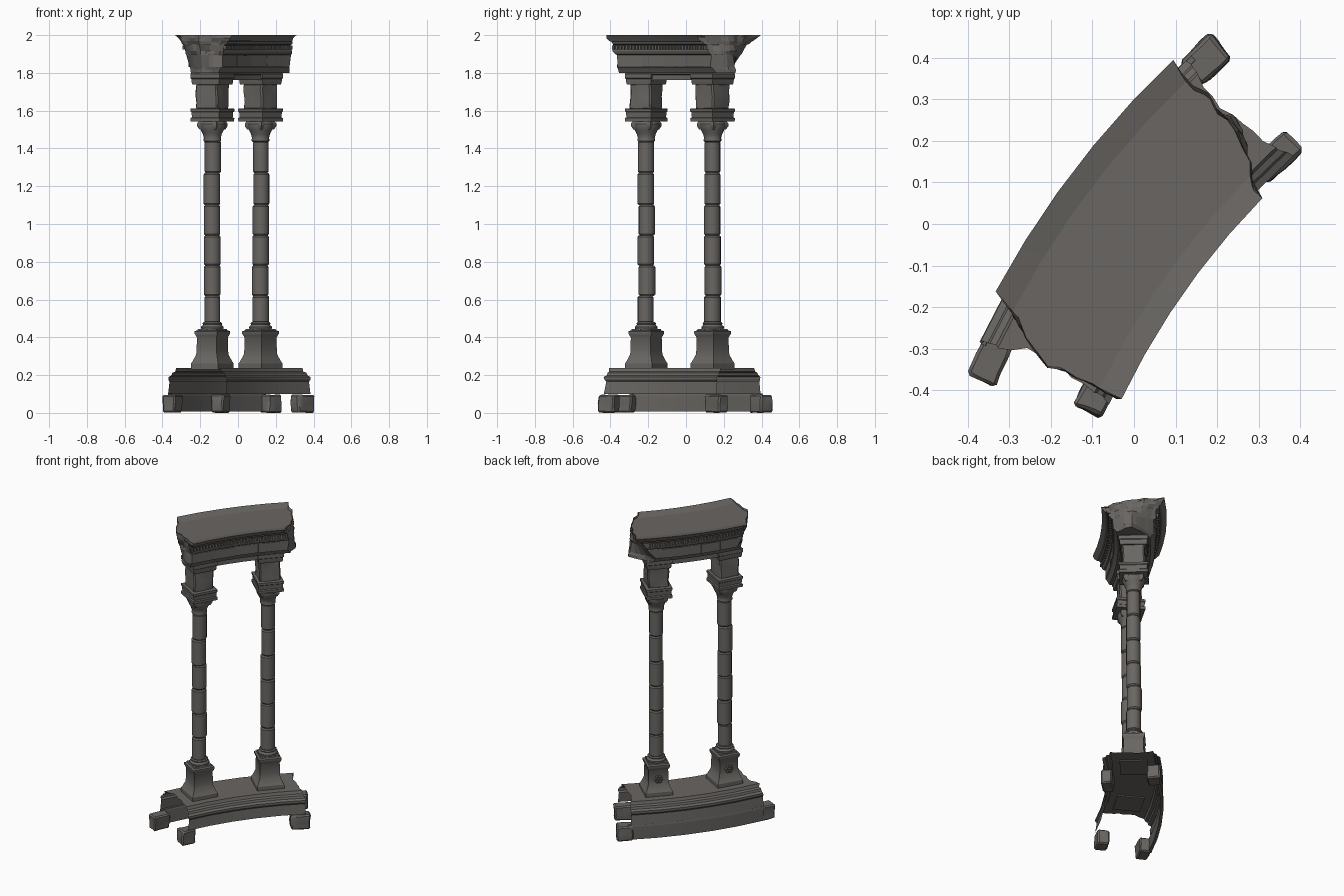
import bpy, bmesh, math, random
from mathutils import Matrix, Vector, noise

if "Cube" in bpy.data.objects:
    bpy.data.objects.remove(bpy.data.objects["Cube"])

random.seed(4)
R, UC = 2.0, -0.033                      # arc radius, arc centre along the length
WORLD = Matrix.Rotation(math.radians(54), 4, 'Z')
stone = bpy.data.materials.new("dark_stone")
stone.diffuse_color = (0.142, 0.133, 0.123, 1)
stone.use_nodes = True
stone.node_tree.nodes["Principled BSDF"].inputs["Base Color"].default_value = stone.diffuse_color


def finish(name, bm, mat=Matrix(), angle=30):
    bmesh.ops.recalc_face_normals(bm, faces=bm.faces)
    me = bpy.data.meshes.new(name)
    bm.to_mesh(me)
    bm.free()
    me.materials.append(stone)
    for p in me.polygons:
        p.use_smooth = True
    me.set_sharp_from_angle(angle=math.radians(angle))
    ob = bpy.data.objects.new(name, me)
    ob.matrix_world = WORLD @ mat
    bpy.context.collection.objects.link(ob)
    return ob


def arc(u, r, z):
    """Point at length u and radial offset r on the arc."""
    a = math.asin((u - UC) / (R + r))
    return Vector((u, (R + r) * math.cos(a) - R, z))


def place(u, r, z):
    a = math.asin((u - UC) / (R + r))
    return Matrix.Translation(arc(u, r, z)) @ Matrix.Rotation(-a, 4, 'Z')


def interp(pts, t):
    if t <= pts[0][0]:
        return pts[0][1]
    for (a, x), (b, y) in zip(pts, pts[1:]):
        if t <= b:
            return x + (y - x) * (t - a) / (b - a)
    return pts[-1][1]


def sweep(name, rows, left, right, rough=0.0, mid=0.0, segs=5, cols=8, shell=False):
    """Curved wall from (half width, z) rows; left/right give the end position."""
    bm = bmesh.new()
    cache = {}
    nr = len(rows) - 1

    def v(k, i, j):
        if (k, i, j) not in cache:
            h, z = rows[i]
            r = mid + h * (2 * j / cols - 1)
            a, b = left(r, z), right(r, z)
            a += rough * noise.noise(Vector((r * 22, z * 22, 1.3)))
            b += rough * noise.noise(Vector((r * 22, z * 22, 7.7)))
            cache[k, i, j] = bm.verts.new(arc(a + (b - a) * k / segs, r, z))
        return cache[k, i, j]

    def quad(*ids):
        bm.faces.new([v(*q) for q in ids])
    for k in range(segs):
        for j in (0, cols):
            for i in range(nr):
                quad((k, i, j), (k + 1, i, j), (k + 1, i + 1, j), (k, i + 1, j))
        for i in ((nr,) if shell else (0, nr)):
            for j in range(cols):
                quad((k, i, j), (k + 1, i, j), (k + 1, i, j + 1), (k, i, j + 1))
    for k in (() if shell else (0, segs)):
        for i in range(nr):
            for j in range(cols):
                quad((k, i, j), (k, i + 1, j), (k, i + 1, j + 1), (k, i, j + 1))
    return finish(name, bm, angle=8)


def stack(name, rows, sides, mat, sx=1.0, sy=1.0):
    """Loft of rings (half width, z); four sides gives a square block."""
    bm = bmesh.new()
    grow, turn = (math.sqrt(2), math.pi / 4) if sides == 4 else (1, 0)
    rings = [[bm.verts.new((h * grow * sx * math.cos(turn + math.tau * i / sides),
                            h * grow * sy * math.sin(turn + math.tau * i / sides), z))
              for i in range(sides)] for h, z in rows]
    for a, b in zip(rings, rings[1:]):
        for i in range(sides):
            n = (i + 1) % sides
            bm.faces.new((a[i], a[n], b[n], b[i]))
    bm.faces.new(rings[0])
    bm.faces.new(rings[-1])
    return finish(name, bm, mat)


def rough_block(name, size, mat, amount=0.007):
    bm = bmesh.new()
    bmesh.ops.create_cube(bm, size=1)
    bmesh.ops.scale(bm, vec=size, verts=bm.verts)
    bmesh.ops.bevel(bm, geom=bm.edges[:], offset=0.008, segments=1, affect='EDGES')
    bmesh.ops.subdivide_edges(bm, edges=[e for e in bm.edges if e.calc_length() > 0.03],
                              cuts=3, use_grid_fill=True)
    off = Vector([random.uniform(0, 50) for _ in range(3)])
    for v in bm.verts:
        d = noise.noise_vector(v.co * 18 + off) * amount
        v.co += Vector((d.x, d.y, d.z * 0.3))
    return finish(name, bm, mat, 35)


def boxes(name, items):
    """Many small boxes (u, r, z, size) in one object."""
    bm = bmesh.new()
    for u, r, z, size in items:
        bmesh.ops.create_cube(bm, size=1, matrix=place(u, r, z) @ Matrix.Diagonal((*size, 1)))
    return finish(name, bm)


# Base: hollow curved podium, thin outer plinth wall and four rough corner blocks
sweep("podium", [(.172, .10), (.165, .165), (.172, .175), (.172, .19), (.155, .198),
                 (.15, .212), (.135, .218), (.128, .237)],
      lambda r, z: interp([(-.17, -.385), (-.05, -.375), (.05, -.395), (.17, -.45)], r),
      lambda r, z: interp([(-.17, .355), (-.05, .345), (.06, .36), (.17, .395)], r),
      .014, shell=True)
sweep("outer_plinth", [(.009, .008), (.009, .09), (.007, .102)],
      lambda r, z: -.45, lambda r, z: .41, .01, .165, cols=2)
for nm, u, r, sz in (("left_outer", -.468, .133, (.11, .072, .095)),
                     ("left_inner", -.385, -.132, (.095, .072, .095)),
                     ("right_outer", .422, .142, (.10, .08, .095)),
                     ("right_inner", .331, -.145, (.12, .068, .095))):
    rough_block("corner_block_" + nm, sz, place(u, r, .0485))

# Two columns with pedestals, drums, capitals and impost blocks
for side, u in (("left", -.25), ("right", .184)):
    m = place(u, -.002, 0)
    stack(side + "_pedestal", [(.083, .23), (.083, .262), (.077, .272), (.070, .29),
                               (.063, .308), (.061, .33), (.060, .40), (.064, .408),
                               (.069, .42), (.069, .432), (.058, .437), (.056, .445)], 4, m)
    # carved rosette on the outer pedestal face
    for i in range(7):
        a = math.tau * i / 6
        d = 0 if i == 6 else .017
        stack(side + "_rosette_petal", [(.011, 0), (.010, .006), (.004, .011)], 8,
              m @ Matrix.Translation((d * math.cos(a), .059, .34 + d * math.sin(a)))
              @ Matrix.Rotation(-math.pi / 2, 4, 'X'))
    stack(side + "_column_foot", [(.056, .44), (.060, .447), (.060, .456), (.053, .462),
                                  (.050, .468), (.053, .474), (.047, .48)], 16, m)
    cuts = [.475, .62, .78, .94, 1.10, 1.27, 1.44]
    for i, (a, b) in enumerate(zip(cuts, cuts[1:])):
        rad = .043 + random.uniform(-.002, .002)
        jit = Matrix.Translation((random.uniform(-.004, .004), random.uniform(-.004, .004), 0))
        stack(side + "_drum_%d" % (i + 1),
              [(rad - .006, a), (rad, a + .008), (rad, b - .008), (rad - .006, b)], 16, m @ jit)
    stack(side + "_capital", [(.041, 1.435), (.047, 1.44), (.047, 1.448), (.045, 1.455),
                              (.050, 1.475), (.060, 1.495), (.070, 1.518), (.070, 1.53),
                              (.06, 1.545)], 16, m)
    stack(side + "_abacus", [(.050, 1.50), (.059, 1.518), (.059, 1.532), (.052, 1.545)], 4, m)
    stack(side + "_lower_moulding", [(.083, 1.542), (.084, 1.56), (.078, 1.565), (.080, 1.592),
                                     (.084, 1.596), (.084, 1.61), (.074, 1.612)],
          4, m, .95, 1.05)
    rough_block(side + "_impost_block", (.130, .134, .14), m @ Matrix.Translation((0, 0, 1.675)))
    stack(side + "_upper_moulding", [(.076, 1.738), (.079, 1.75), (.080, 1.768), (.084, 1.772),
                                     (.084, 1.795), (.075, 1.805)], 4, m, .95, 1.05)

# Architrave between the columns
sweep("architrave", [(.075, 1.762), (.075, 1.79), (.085, 1.795), (.085, 1.82)],
      lambda r, z: -.28, lambda r, z: .21)


# Entablature with broken ends; the outer right corner breaks away lower down
def slope(r, z, amount):
    return amount * max(0, r) * min(1, (2 - z) / .18)


L_END = [(-.19, -.37), (-.11, -.365), (0, -.394), (.08, -.375), (.19, -.328)]
R_END = [(-.19, .228), (-.11, .28), (-.04, .335), (.08, .355), (.19, .38)]
sweep("entablature", [(.098, 1.80), (.108, 1.818), (.115, 1.828), (.122, 1.832), (.122, 1.895),
                      (.132, 1.90), (.138, 1.915), (.138, 1.948), (.155, 1.953), (.16, 1.965),
                      (.172, 1.97), (.182, 1.985), (.194, 2.0), (.135, 1.988)],
      lambda r, z: interp(L_END, r) + slope(r, z, .4) + .12 * (2 - z),
      lambda r, z: interp(R_END, r) - slope(r, z, 1.2), .024, cols=10)

# Dentils and frieze slabs on both faces
teeth, slabs = [], []
for s, a, b in ((-1, -.35, .25), (1, -.315, .27)):
    n = int((b - a) / .02)
    teeth += [(a + (b - a) * i / n, s * .142, 1.934, (.012, .016, .022)) for i in range(n + 1)]
    a, b = a + .02, b - (.03 if s < 0 else .08)
    w = (b - a) / 4
    slabs += [(a + w * (i + .5), s * (.119 + .002 * (i % 2)), 1.862, (w - .004, .012, .06))
              for i in range(4)]
boxes("dentils", teeth)
boxes("frieze_slabs", slabs)
